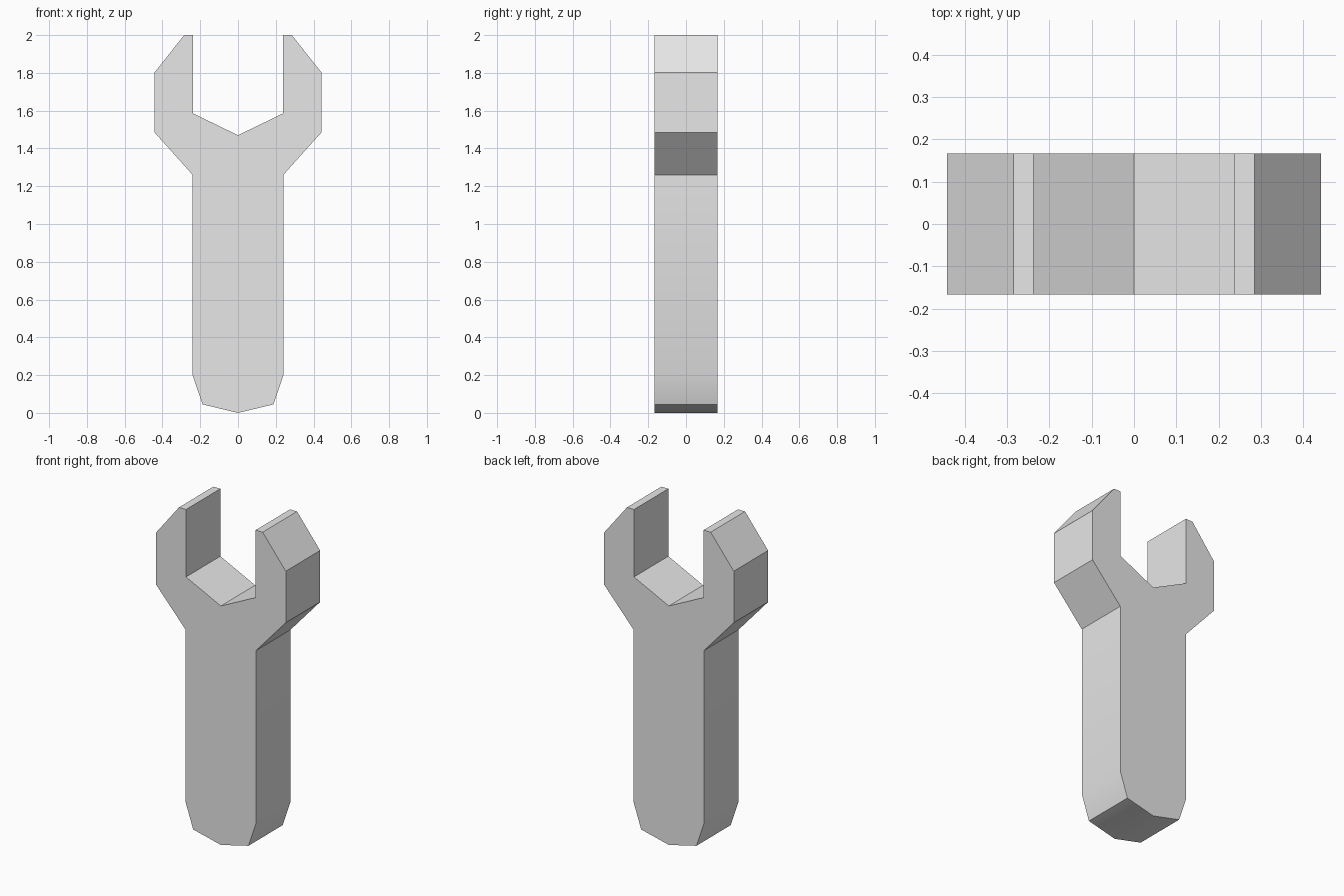
import bpy
import bmesh
from math import radians

default = bpy.data.objects.get("Cube")
if default:
    bpy.data.objects.remove(default, do_unlink=True)

THICKNESS = 0.334

# Steel material
steel = bpy.data.materials.new("light grey steel")
steel.use_nodes = True
colour = (0.8, 0.8, 0.8, 1.0)
steel.diffuse_color = colour
steel.node_tree.nodes["Principled BSDF"].inputs["Base Color"].default_value = colour

# Left half of the outline, from the bottom tip up around the jaw to its notch
half = [
    (0.0, 0.0), (0.188, 0.045), (0.24, 0.2), (0.24, 1.26),
    (0.442, 1.485), (0.442, 1.802), (0.285, 2.0), (0.237, 2.0),
    (0.237, 1.585), (0.0, 1.47),
]
outline = half + [(-x, z) for x, z in reversed(half[1:-1])]

# Wrench: the mirrored outline extruded through its thickness
bm = bmesh.new()
front = bm.faces.new([bm.verts.new((x, -THICKNESS / 2, z)) for x, z in outline])
extruded = bmesh.ops.extrude_face_region(bm, geom=[front], use_keep_orig=True)
back = [v for v in extruded["geom"] if isinstance(v, bmesh.types.BMVert)]
bmesh.ops.translate(bm, verts=back, vec=(0, THICKNESS, 0))
bmesh.ops.recalc_face_normals(bm, faces=bm.faces)

mesh = bpy.data.meshes.new("wrench")
bm.to_mesh(mesh)
bm.free()
mesh.materials.append(steel)
wrench = bpy.data.objects.new("wrench", mesh)
bpy.context.collection.objects.link(wrench)

# Soften the rounded handle end, keep the other edges crisp
bpy.ops.object.select_all(action="DESELECT")
wrench.select_set(True)
bpy.context.view_layer.objects.active = wrench
bpy.ops.object.shade_smooth_by_angle(angle=radians(30))
